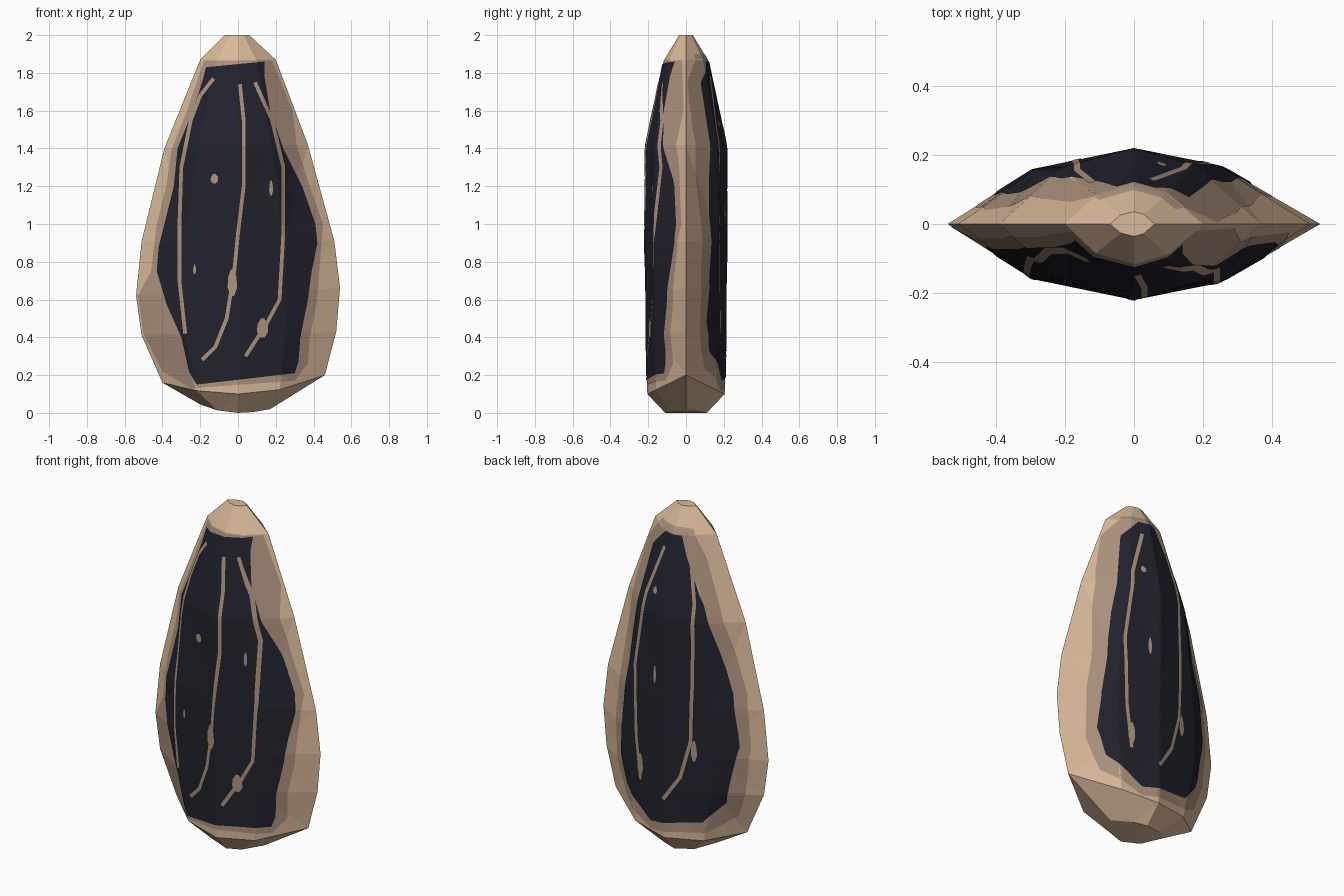
import bpy, bmesh
from mathutils import Vector
from mathutils.bvhtree import BVHTree

cube = bpy.data.objects.get("Cube")
if cube:
    bpy.data.objects.remove(cube, do_unlink=True)


def material(name, rgb):
    mat = bpy.data.materials.new(name)
    mat.use_nodes = True
    mat.diffuse_color = (*rgb, 1)
    mat.node_tree.nodes["Principled BSDF"].inputs["Base Color"].default_value = (*rgb, 1)
    return mat


cream = material("cream_husk", (.69, .48, .32))
brown = material("dull_brown", (.42, .29, .21))
dark = material("blue_black", (.016, .016, .027))


def finish(name, bm, mat):
    mesh = bpy.data.meshes.new(name)
    bm.to_mesh(mesh)
    mesh.materials.append(mat)
    obj = bpy.data.objects.new(name, mesh)
    bpy.context.collection.objects.link(obj)
    return obj


# Husk: lens-shaped rings of eight points, lofted from base to tip
# each ring: left z, middle z, right z, left x, right x, depth
rings = [
    (.045, 0, .02, -.2, .17, .11),
    (.16, .1, .2, -.4, .46, .205),
    (.41, .41, .43, -.51, .52, .21),
    (.62, .64, .66, -.54, .54, .21),
    (.91, .91, .91, -.51, .51, .215),
    (1.4, 1.41, 1.42, -.39, .37, .215),
    (1.87, 1.87, 1.87, -.2, .2, .115),
    (2, 2, 2, -.07, .06, .036),
]
section = [(-1, 0), (-.55, -.73), (0, -1), (.48, -.77),
           (1, 0), (.48, .77), (0, 1), (-.55, .73)]
body = bmesh.new()
loops = []
for zl, zm, zr, xl, xr, depth in rings:
    loop = []
    for u, v in section:
        side_x, side_z = (xl, zl) if u < 0 else (xr, zr)
        z = zm + (side_z - zm) * u * u
        loop.append(body.verts.new((abs(u) * side_x, v * depth, z)))
    loops.append(loop)
for low, high in zip(loops, loops[1:]):
    for i in range(8):
        j = (i + 1) % 8
        body.faces.new((low[i], low[j], high[j], high[i]))
body.faces.new(loops[0][::-1])
body.faces.new(loops[-1])
bmesh.ops.triangulate(body, faces=body.faces[:])
bmesh.ops.recalc_face_normals(body, faces=body.faces[:])
surface = BVHTree.FromBMesh(body)
finish("husk", body, cream)


def plate(name, rows, mat, side, lift, cols=36, steps=8):
    """Thin skin laid on the husk between left and right outline points."""
    bm = bmesh.new()
    grid = []
    lines = []
    for a, b in zip(rows, rows[1:]):
        lines += [[p + (q - p) * s / steps for p, q in zip(a, b)] for s in range(steps)]
    lines.append(rows[-1])
    for xl, zl, xr, zr in lines:
        line = []
        for c in range(cols + 1):
            t = c / cols
            x, z = xl + (xr - xl) * t, zl + (zr - zl) * t
            hit = surface.ray_cast(Vector((x, side, z)), Vector((0, -side, 0)))[0]
            y = hit.y if hit else 0
            line.append(bm.verts.new((x, y + side * lift, z)))
        grid.append(line)
    for a, b in zip(grid, grid[1:]):
        for c in range(cols):
            quad = (a[c], b[c], b[c + 1], a[c + 1])
            bm.faces.new(quad if side < 0 else quad[::-1])
    return finish(name, bm, mat)


def streak(name, points, side, width=.02):
    """Narrow ribbon following a path of (x, z) points."""
    rows = []
    for i, (x, z) in enumerate(points):
        a, b = points[max(i - 1, 0)], points[min(i + 1, len(points) - 1)]
        d = Vector((b[0] - a[0], b[1] - a[1])).normalized() * width / 2
        rows.append((x + d.y, z - d.x, x - d.y, z + d.x))
    rows = [(r, rz, l, lz) for l, lz, r, rz in rows]
    plate(name, rows, brown, side, .0075, cols=2)


def fleck(name, x, z, w, h, side):
    rows = [(x - w * k / 2, z + h * t, x + w * k / 2, z + h * t)
            for t, k in ((.5, .3), (.2, .9), (-.2, 1), (-.5, .4))]
    plate(name, rows, brown, side, .0078, cols=3, steps=3)


FRONT, BACK = -1, 1

# Brown margins around the dark panels
plate("front_margin", [
    (-.18, 1.865, .18, 1.865), (-.27, 1.6, .29, 1.6), (-.35, 1.4, .31, 1.42),
    (-.38, 1.2, .38, 1.2), (-.43, 1, .45, 1), (-.46, .75, .43, .75),
    (-.53, .62, .42, .6), (-.5, .42, .38, .4), (-.4, .22, .37, .26),
    (-.25, .13, .3, .17)], brown, FRONT, .002)
plate("back_margin", [
    (-.1, 1.9, .12, 1.9), (-.18, 1.75, .24, 1.75), (-.27, 1.5, .3, 1.5),
    (-.36, 1.23, .34, 1.23), (-.43, 1, .36, 1), (-.46, .7, .4, .7),
    (-.43, .42, .4, .42), (-.38, .27, .32, .23), (-.24, .17, .1, .12)],
    brown, BACK, .002)

# Dark panels
plate("front_panel", [
    (-.17, 1.83, .14, 1.86), (-.19, 1.75, .14, 1.78), (-.24, 1.6, .17, 1.6),
    (-.32, 1.4, .24, 1.4), (-.34, 1.2, .34, 1.2), (-.39, 1, .41, 1),
    (-.42, .88, .42, .9), (-.43, .75, .39, .75), (-.38, .58, .37, .6),
    (-.3, .4, .33, .4), (-.26, .22, .32, .27), (-.22, .15, .3, .21)],
    dark, FRONT, .0055)
plate("back_panel", [
    (-.05, 1.86, .06, 1.86), (-.09, 1.75, .16, 1.75), (-.21, 1.5, .21, 1.5),
    (-.3, 1.23, .26, 1.23), (-.37, 1, .29, 1), (-.41, .7, .33, .7),
    (-.37, .52, .35, .48), (-.34, .36, .3, .32), (-.22, .23, .1, .17)],
    dark, BACK, .0055)

# Pale streaks
streak("front_streak_right", [(-.13, 1.77), (-.2, 1.68), (-.25, 1.55), (-.3, 1.3),
                              (-.31, 1), (-.31, .7), (-.28, .42)], FRONT)
streak("front_streak_middle", [(.01, 1.74), (.03, 1.55), (.03, 1.2), (0, .95),
                               (-.02, .75), (-.06, .5), (-.12, .35), (-.19, .28)], FRONT)
streak("front_streak_left", [(.09, 1.75), (.18, 1.55), (.24, 1.3), (.24, .95),
                             (.22, .6), (.15, .47), (.04, .3)], FRONT)
streak("back_streak_left", [(.05, 1.78), (.145, 1.5), (.21, 1.06), (.2, .65),
                            (.17, .39)], BACK)
streak("back_streak_right", [(-.12, 1.72), (-.165, 1.5), (-.17, 1.06), (-.16, .7),
                             (-.1, .48), (0, .33)], BACK)

# Small flecks and streak swellings
for i, (x, z, w, h) in enumerate([(-.03, .69, .05, .14), (.13, .45, .06, .1),
                                  (-.125, 1.24, .04, .05), (.175, 1.19, .02, .08),
                                  (-.23, .76, .015, .05)]):
    fleck(f"front_fleck_{i + 1}", x, z, w, h, FRONT)
for i, (x, z, w, h) in enumerate([(.17, .48, .04, .13), (-.18, .65, .035, .12),
                                  (.06, 1.05, .02, .1), (.08, 1.53, .03, .04)]):
    fleck(f"back_fleck_{i + 1}", x, z, w, h, BACK)
